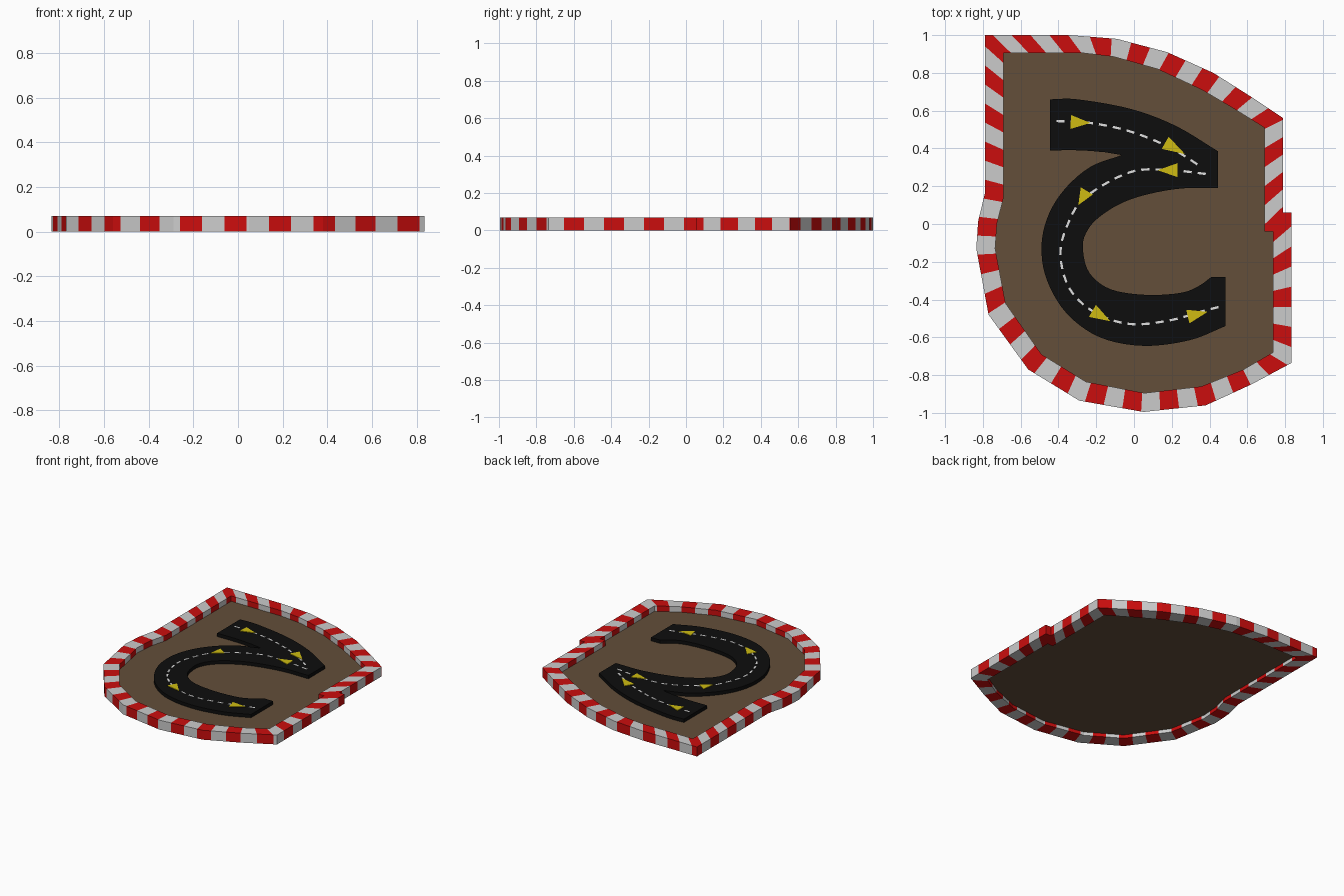
import bpy, bmesh, math
from mathutils import Vector

if "Cube" in bpy.data.objects:
    bpy.data.objects.remove(bpy.data.objects["Cube"])

WALL_H, GROUND_Z, ROAD_Z = 0.07, 0.03, 0.055


def material(name, rgb):
    m = bpy.data.materials.new(name)
    m.diffuse_color = (*rgb, 1)
    m.use_nodes = True
    m.node_tree.nodes["Principled BSDF"].inputs["Base Color"].default_value = m.diffuse_color
    return m


RED = material("kerb red", (0.60, 0.004, 0.004))
WHITE = material("kerb light grey", (0.60, 0.60, 0.60))
BROWN = material("earth brown", (0.125, 0.077, 0.042))
BLACK = material("asphalt black", (0.004, 0.004, 0.004))
PAINT = material("line white", (0.75, 0.75, 0.75))
YELLOW = material("arrow yellow", (0.62, 0.50, 0.006))


def finish(bm, name, *mats):
    bmesh.ops.recalc_face_normals(bm, faces=bm.faces)
    me = bpy.data.meshes.new(name)
    bm.to_mesh(me)
    bm.free()
    for m in mats:
        me.materials.append(m)
    ob = bpy.data.objects.new(name, me)
    bpy.context.collection.objects.link(ob)
    return ob


def add_prism(bm, pts, z0, z1):
    """Extrude a flat outline from z0 to z1."""
    lo = [bm.verts.new((p[0], p[1], z0)) for p in pts]
    hi = [bm.verts.new((p[0], p[1], z1)) for p in pts]
    bm.faces.new(lo[::-1])
    bm.faces.new(hi)
    for i in range(len(pts)):
        j = (i + 1) % len(pts)
        bm.faces.new((lo[i], lo[j], hi[j], hi[i]))


def smooth(pts, steps=5):
    """Catmull-Rom curve through the points."""
    p = [Vector(q) for q in pts]
    p = [2 * p[0] - p[1]] + p + [2 * p[-1] - p[-2]]
    out = []
    for a, b, c, d in zip(p, p[1:], p[2:], p[3:]):
        for k in range(steps):
            t = k / steps
            out.append(0.5 * (2 * b + (c - a) * t + (2 * a - 5 * b + 4 * c - d) * t * t
                              + (3 * b - a - 3 * c + d) * t ** 3))
    return out + [p[-2]]


# Kerb outline, clockwise from the notch on the right
outer = [(.835, .06), (.835, -.735), (.62, -.85), (.38, -.96), (.05, -.995), (-.29, -.935),
         (-.56, -.77), (-.77, -.48), (-.835, -.13), (-.825, .015), (-.79, .16), (-.79, 1),
         (-.34, 1), (-.09, .98), (.175, .91), (.42, .80), (.61, .68), (.79, .56), (.79, .06)]
inner = [(.735, -.04), (.735, -.68), (.58, -.77), (.355, -.86), (.055, -.895), (-.255, -.835),
         (-.49, -.69), (-.68, -.42), (-.735, -.13), (-.725, .005), (-.69, .14), (-.69, .905),
         (-.27, .905), (-.105, .885), (.125, .82), (.36, .71), (.53, .61), (.69, .51), (.69, -.04)]
outer = [Vector(p) for p in outer]
inner = [Vector(p) for p in inner]

# Striped kerb: cut each side where the stripe changes along the centre line
STRIPE, START = 0.0965, 0.16
rings, stripe_ids = [], []
s, n = 0.0, len(outer)
for i in range(n):
    j = (i + 1) % n
    length = ((outer[j] + inner[j]) / 2 - (outer[i] + inner[i]) / 2).length
    cuts = [0.0]
    k = math.floor((s - START) / STRIPE) + 1
    while START + k * STRIPE < s + length - 0.002:
        t = (START + k * STRIPE - s) / length
        if t > 0.01:
            cuts.append(t)
        k += 1
    for t, t2 in zip(cuts, cuts[1:] + [1.0]):
        rings.append((outer[i].lerp(outer[j], t), inner[i].lerp(inner[j], t)))
        stripe_ids.append(math.floor((s + (t + t2) / 2 * length - START) / STRIPE) % 2)
    s += length

bm = bmesh.new()
loops = [[bm.verts.new((*q, z)) for q, z in ((o, 0), (o, WALL_H), (c, WALL_H), (c, 0))]
         for o, c in rings]
for i, a in enumerate(loops):
    b = loops[(i + 1) % len(loops)]
    for k in range(4):
        f = bm.faces.new((a[k], a[(k + 1) % 4], b[(k + 1) % 4], b[k]))
        f.material_index = stripe_ids[i]
finish(bm, "striped_kerb", RED, WHITE)

# Ground plate inside the kerb
bm = bmesh.new()
add_prism(bm, inner, GROUND_Z - 0.004, GROUND_Z)
finish(bm, "ground", BROWN)

# Road slab: smooth edges joined at sharp corners
edges = [
    [(-.445, .66), (-.30, .66), (-.02, .61), (.22, .52), (.445, .385)],
    [(.445, .19), (.22, .185), (-.02, .13), (-.18, .04), (-.255, -.05), (-.27, -.14),
     (-.235, -.26), (-.125, -.345), (.06, -.375), (.245, -.365), (.34, -.33), (.41, -.28)],
    [(.485, -.28)],
    [(.485, -.54), (.295, -.615), (.05, -.645), (-.18, -.60), (-.355, -.475), (-.46, -.30),
     (-.49, -.13), (-.46, .03), (-.375, .175), (-.235, .30), (-.065, .365)],
    [(-.155, .38), (-.285, .39), (-.445, .39)],
]
road = []
for e in edges:
    road += smooth(e) if len(e) > 1 else [Vector(e[0])]
bm = bmesh.new()
add_prism(bm, road, GROUND_Z, ROAD_Z)
finish(bm, "road", BLACK)

# Dashed centre lines
lanes = [
    [(-.41, .545), (-.23, .535), (-.02, .49), (.19, .405), (.36, .30)],
    [(.38, .265), (.19, .285), (-.02, .275), (-.26, .14), (-.35, 0), (-.39, -.16), (-.34, -.345),
     (-.205, -.47), (-.02, -.53), (.19, -.51), (.35, -.465), (.465, -.435)],
]
DASH, GAP, HALF = 0.043, 0.032, 0.006
bm = bmesh.new()
for lane in lanes:
    path = smooth(lane, 12)
    dist = [0.0]
    for a, b in zip(path, path[1:]):
        dist.append(dist[-1] + (b - a).length)

    def at(d):
        i = max(k for k in range(len(dist) - 1) if dist[k] <= d)
        return path[i].lerp(path[i + 1], (d - dist[i]) / (dist[i + 1] - dist[i]))

    d = 0.0
    while d + DASH <= dist[-1]:
        a, b = at(d), at(d + DASH)
        side = (b - a).normalized().orthogonal() * HALF
        add_prism(bm, [a - side, b - side, b + side, a + side], ROAD_Z, ROAD_Z + 0.002)
        d += DASH + GAP
finish(bm, "centre_dashes", PAINT)

# Direction arrows, each from base centre to tip
arrows = [((-.335, .54), (-.23, .535)), ((.165, .43), (.27, .37)), ((.23, .285), (.125, .285)),
          ((-.25, .175), (-.295, .10)), ((-.22, -.46), (-.125, -.515)), ((.285, -.49), (.39, -.465))]
bm = bmesh.new()
for base, tip in arrows:
    base, tip = Vector(base), Vector(tip)
    side = (tip - base).normalized().orthogonal() * 0.037
    add_prism(bm, [base - side, tip, base + side], ROAD_Z, ROAD_Z + 0.004)
finish(bm, "direction_arrows", YELLOW)
